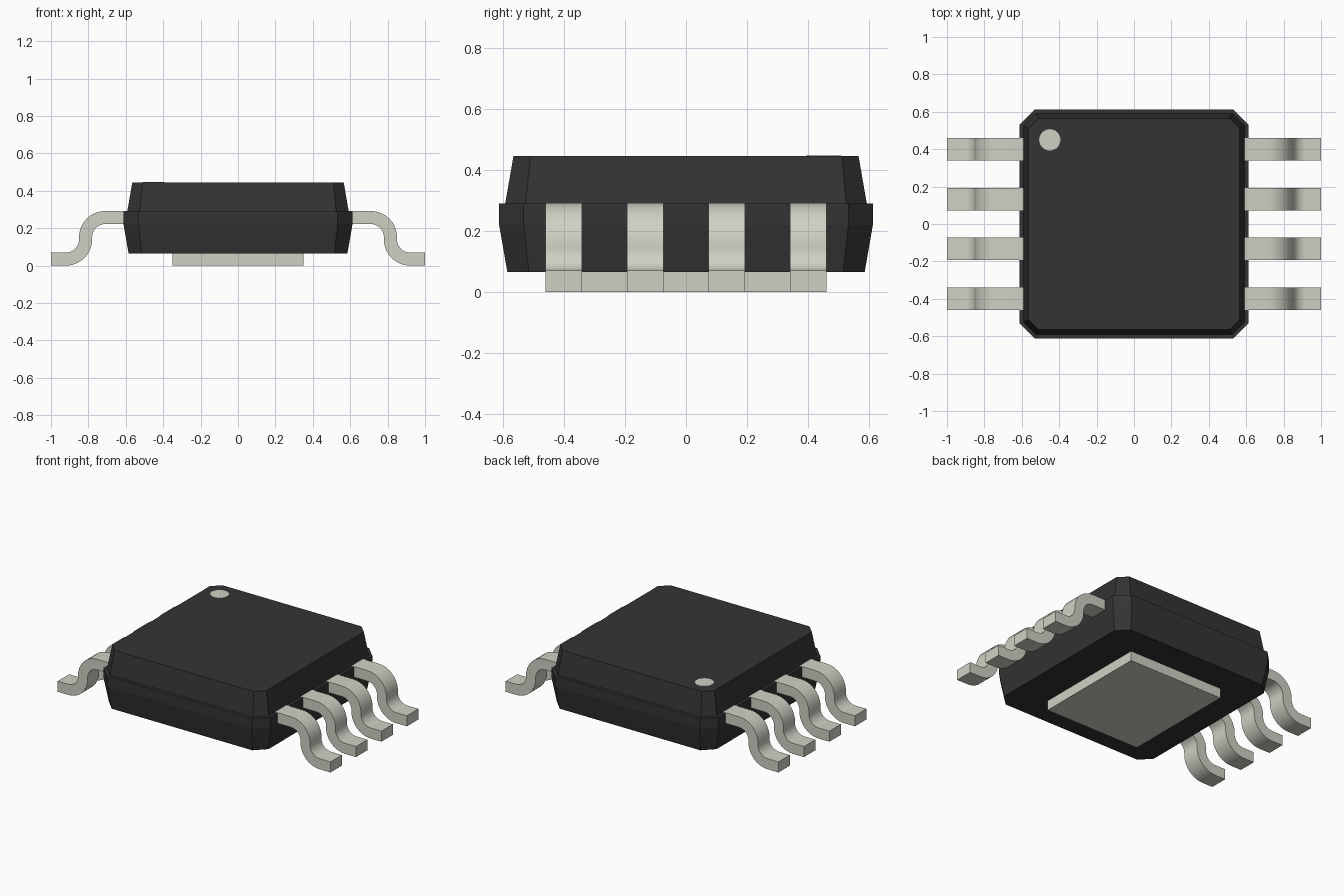
import bpy, bmesh, math

cube = bpy.data.objects.get("Cube")
if cube:
    bpy.data.objects.remove(cube, do_unlink=True)


def material(name, color):
    m = bpy.data.materials.new(name)
    m.use_nodes = True
    m.diffuse_color = (*color, 1)
    bsdf = next(n for n in m.node_tree.nodes if n.type == 'BSDF_PRINCIPLED')
    bsdf.inputs["Base Color"].default_value = (*color, 1)
    return m


BLACK = material("black plastic", (0.034, 0.034, 0.034))
METAL = material("pale metal", (0.63, 0.63, 0.555))


def loft(name, rings, mat):
    """Skin a list of equal-length point rings and cap both ends."""
    bm = bmesh.new()
    loops = [[bm.verts.new(p) for p in ring] for ring in rings]
    for a, b in zip(loops, loops[1:]):
        for i in range(len(a)):
            j = (i + 1) % len(a)
            bm.faces.new((a[i], a[j], b[j], b[i]))
    bm.faces.new(loops[0][::-1])
    bm.faces.new(loops[-1])
    bmesh.ops.recalc_face_normals(bm, faces=bm.faces)
    me = bpy.data.meshes.new(name)
    bm.to_mesh(me)
    bm.free()
    me.materials.append(mat)
    ob = bpy.data.objects.new(name, me)
    bpy.context.collection.objects.link(ob)
    return ob


def octagon(h, c, z):
    """Square of half size h with corners cut by c."""
    k = h - c
    return [(h, -k, z), (h, k, z), (k, h, z), (-k, h, z),
            (-h, k, z), (-h, -k, z), (-k, -h, z), (k, -h, z)]


def arc(cx, cz, r, a0, a1, n=10):
    angles = [math.radians(a0 + (a1 - a0) * i / n) for i in range(n + 1)]
    return [(cx + r * math.cos(a), cz + r * math.sin(a)) for a in angles]


# Moulded body: tapered lower half, narrow ledge, tapered upper half
loft("body", [octagon(0.585, 0.07, 0.065), octagon(0.612, 0.08, 0.22),
              octagon(0.612, 0.08, 0.29), octagon(0.592, 0.067, 0.29),
              octagon(0.565, 0.055, 0.445)], BLACK)

# Exposed pad under the body
loft("bottom_pad", [[(x * 0.35, y * 0.39, z) for x, y in
                     ((-1, -1), (1, -1), (1, 1), (-1, 1))]
                    for z in (0.0, 0.07)], METAL)

# Round marker on the top corner
loft("corner_marker", [[(-0.45 + x, 0.45 + y, z) for x, y in arc(0, 0, 0.057, 0, 348.75, 31)]
                       for z in (0.443, 0.447)], METAL)

# Gull-wing leads: upper outline outwards, lower outline back
profile = ([(0.57, 0.292)] + arc(0.71, 0.152, 0.14, 90, 0)
           + arc(0.92, 0.14, 0.07, 180, 270) + [(1.0, 0.07), (1.0, 0.0)]
           + arc(0.92, 0.14, 0.14, 270, 180) + arc(0.71, 0.152, 0.07, 0, 90)
           + [(0.57, 0.222)])
for side, label in ((1, "left"), (-1, "right")):
    for i in range(4):
        y = -0.4 + i * 0.8 / 3
        lead = loft(f"{label}_lead_{i + 1}",
                    [[(side * x, y + w, z) for x, z in profile] for w in (-0.06, 0.06)], METAL)
        bpy.ops.object.select_all(action='DESELECT')
        lead.select_set(True)
        bpy.context.view_layer.objects.active = lead
        bpy.ops.object.shade_smooth_by_angle(angle=math.radians(30))
